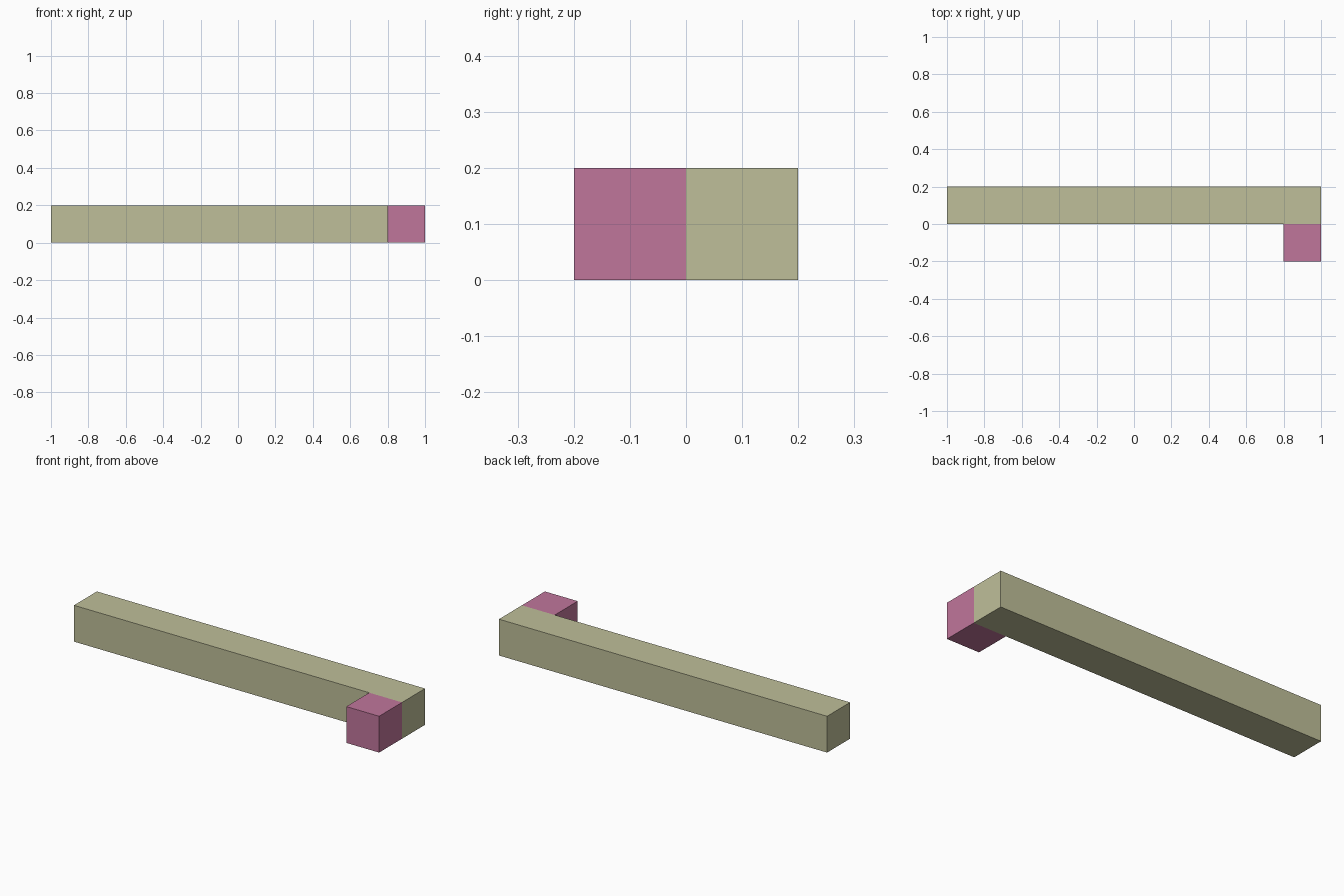
import bpy
import bmesh
from mathutils import Matrix, Vector

cube = bpy.data.objects.get("Cube")
if cube:
    bpy.data.objects.remove(cube, do_unlink=True)


def make_material(name, rgb):
    mat = bpy.data.materials.new(name)
    mat.use_nodes = True
    color = (*rgb, 1.0)
    mat.diffuse_color = color
    mat.node_tree.nodes["Principled BSDF"].inputs["Base Color"].default_value = color
    return mat


def make_box(name, low, high, mat):
    low, high = Vector(low), Vector(high)
    bm = bmesh.new()
    bmesh.ops.create_cube(bm, size=1.0, matrix=Matrix.Diagonal((*(high - low), 1.0)))
    mesh = bpy.data.meshes.new(name)
    bm.to_mesh(mesh)
    bm.free()
    mesh.materials.append(mat)
    obj = bpy.data.objects.new(name, mesh)
    obj.location = (low + high) / 2
    bpy.context.collection.objects.link(obj)
    return obj


khaki = make_material("khaki", (0.52, 0.52, 0.32))
pink = make_material("dusty pink", (0.53, 0.18, 0.33))

# Long bar along the back
make_box("long_bar", (-1.0, 0.0, 0.0), (1.0, 0.2, 0.2), khaki)

# Cube block in front of the bar's left end
make_box("end_block", (0.8, -0.2, 0.0), (1.0, 0.0, 0.2), pink)
